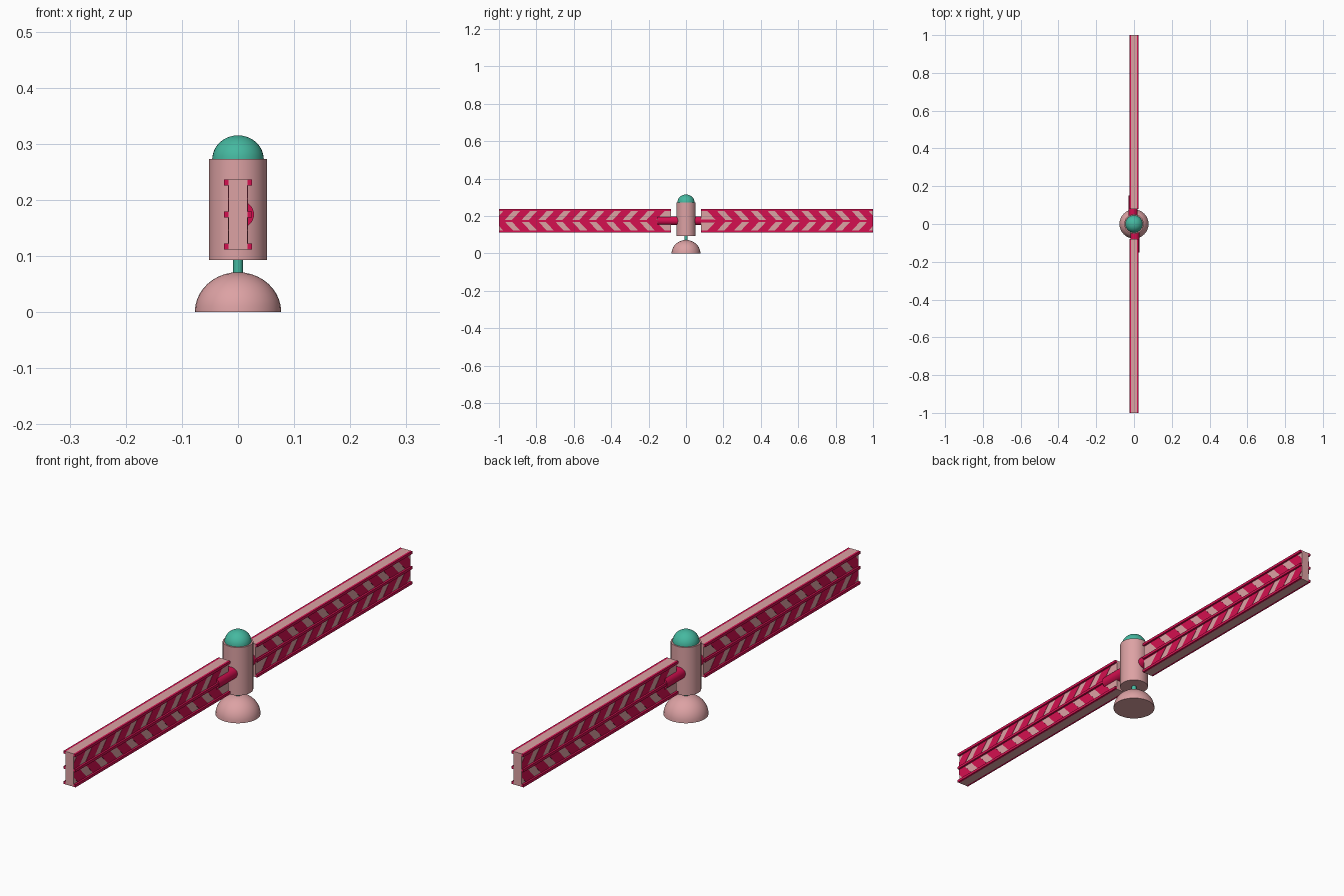
import bpy, bmesh, math
from mathutils import Vector, Matrix

cube = bpy.data.objects.get("Cube")
if cube:
    bpy.data.objects.remove(cube)


def material(name, rgb):
    m = bpy.data.materials.new(name)
    m.use_nodes = True
    m.diffuse_color = (*rgb, 1)
    m.node_tree.nodes["Principled BSDF"].inputs["Base Color"].default_value = (*rgb, 1)
    return m


PINK = material("dusty pink", (0.72, 0.36, 0.37))
RED = material("crimson", (0.66, 0.005, 0.08))
GREEN = material("sea green", (0.06, 0.48, 0.35))

MID = 0.174          # height of the wing axis
INNER, OUTER = 0.08, 1.0
HALF_H, HALF_W = 0.062, 0.017


def finish(bm, name, mat, smooth=False):
    bmesh.ops.recalc_face_normals(bm, faces=bm.faces)
    mesh = bpy.data.meshes.new(name)
    bm.to_mesh(mesh)
    bm.free()
    mesh.materials.append(mat)
    ob = bpy.data.objects.new(name, mesh)
    bpy.context.collection.objects.link(ob)
    if smooth:
        bpy.ops.object.select_all(action='DESELECT')
        ob.select_set(True)
        bpy.context.view_layer.objects.active = ob
        bpy.ops.object.shade_smooth_by_angle(angle=math.radians(35))
    return ob


def add_box(bm, lo, hi):
    lo, hi = Vector(lo), Vector(hi)
    size = hi - lo
    bmesh.ops.create_cube(bm, size=1, matrix=Matrix.Translation((lo + hi) / 2) @ Matrix.Diagonal((*size, 1)))


def rod(name, mat, radius, start, end):
    start, end = Vector(start), Vector(end)
    axis = end - start
    bm = bmesh.new()
    turn = axis.to_track_quat('Z', 'Y').to_matrix().to_4x4()
    bmesh.ops.create_cone(bm, cap_ends=True, segments=32, radius1=radius, radius2=radius,
                          depth=axis.length, matrix=Matrix.Translation((start + end) / 2) @ turn)
    return finish(bm, name, mat, True)


def half_dome(name, mat, radius, height, z):
    bm = bmesh.new()
    bmesh.ops.create_uvsphere(bm, u_segments=32, v_segments=20, radius=1)
    cut = bmesh.ops.bisect_plane(bm, geom=bm.verts[:] + bm.edges[:] + bm.faces[:],
                                 plane_co=(0, 0, 0), plane_no=(0, 0, -1), clear_outer=True)
    rim = [e for e in cut["geom_cut"] if isinstance(e, bmesh.types.BMEdge)]
    bmesh.ops.holes_fill(bm, edges=rim)
    bmesh.ops.transform(bm, verts=bm.verts,
                        matrix=Matrix.Translation((0, 0, z)) @ Matrix.Diagonal((radius, radius, height, 1)))
    return finish(bm, name, mat, True)


# Central column
half_dome("base_dish", PINK, 0.077, 0.071, 0)
rod("dish_post", GREEN, 0.0085, (0, 0, 0.06), (0, 0, 0.1))
rod("body", PINK, 0.052, (0, 0, 0.093), (0, 0, 0.273))
half_dome("top_dome", GREEN, 0.046, 0.043, 0.272)


def wing(side, name):
    """One solar wing; side is the sign of its y direction."""
    # Panel
    bm = bmesh.new()
    add_box(bm, (-HALF_W, INNER, MID - HALF_H), (HALF_W, OUTER, MID + HALF_H))
    parts = [finish(bm, name + "_panel", PINK)]

    # Edge and middle rails on both faces
    bm = bmesh.new()
    for sx in (-1, 1):
        for z in (MID - HALF_H, MID - 0.005, MID + HALF_H - 0.01):
            x0, x1 = sorted((sx * HALF_W, sx * 0.025))
            add_box(bm, (x0, INNER, z), (x1, OUTER, z + 0.01))
    parts.append(finish(bm, name + "_rails", RED))

    # Outward-pointing chevron plates
    bm = bmesh.new()
    reach = HALF_H - 0.005
    for sx in (-1, 1):
        for k in range(10):
            tail = 0.11 + 0.09 * k
            for sz in (-1, 1):
                outline = [(tail, reach), (tail + 0.052, reach), (tail + 0.105, 0), (tail + 0.053, 0)]
                face = bm.faces.new([bm.verts.new((sx * (HALF_W - 0.001), y, MID + sz * h))
                                     for y, h in outline])
                out = bmesh.ops.extrude_face_region(bm, geom=[face])["geom"]
                bmesh.ops.translate(bm, vec=(sx * 0.002, 0, 0),
                                    verts=[v for v in out if isinstance(v, bmesh.types.BMVert)])
    bmesh.ops.bisect_plane(bm, geom=bm.verts[:] + bm.edges[:] + bm.faces[:],
                           plane_co=(0, OUTER, 0), plane_no=(0, 1, 0), clear_outer=True)
    parts.append(finish(bm, name + "_chevrons", RED))

    # Mounting arm, slightly off the panel centre
    parts.append(rod(name + "_arm", RED, 0.0235, (-0.005, 0.02, MID), (-0.005, 0.152, MID)))

    if side < 0:
        for ob in parts:
            ob.data.transform(Matrix.Rotation(math.pi, 4, 'Z'))


wing(1, "back_wing")
wing(-1, "front_wing")
